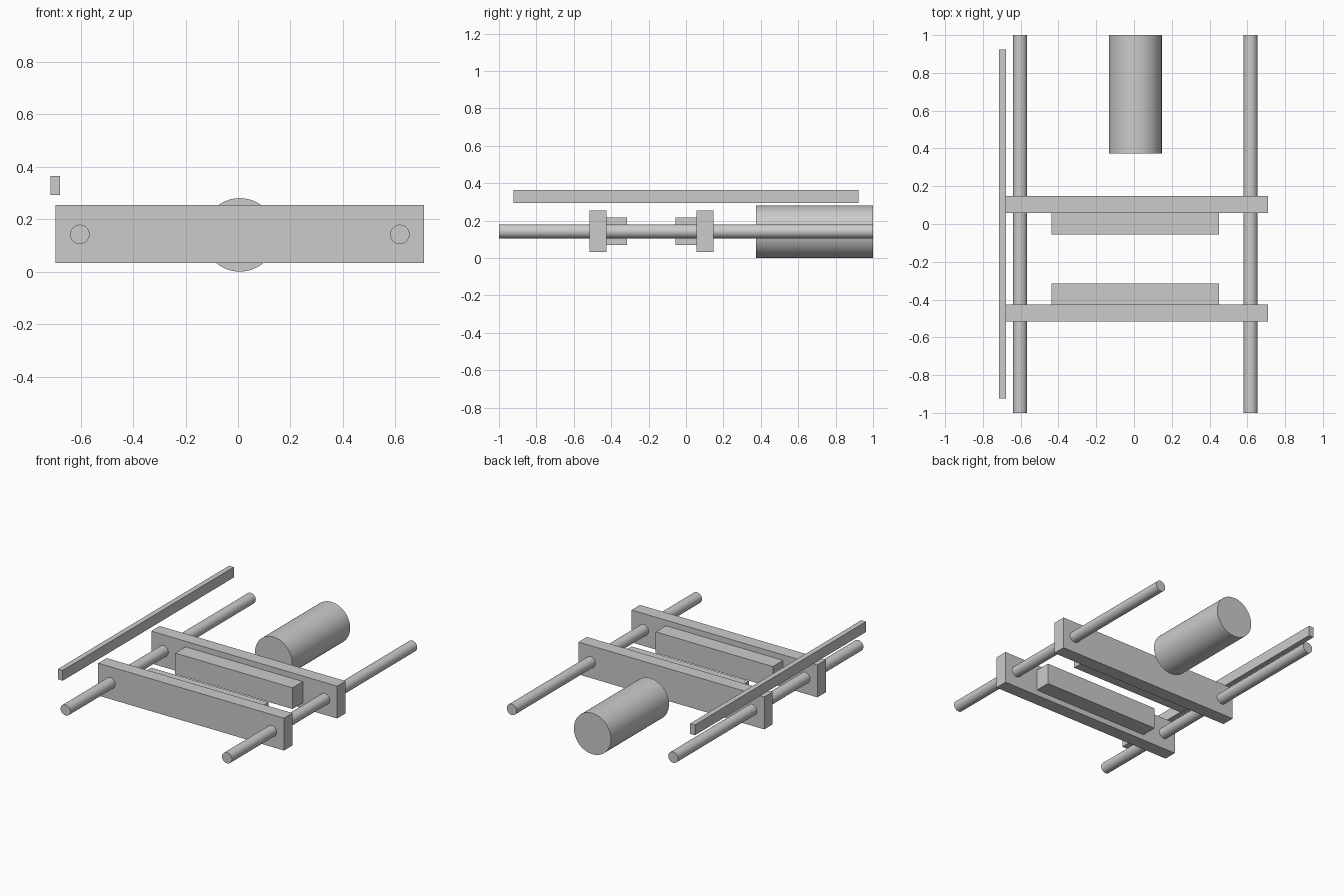
import bpy
import math

if "Cube" in bpy.data.objects:
    bpy.data.objects.remove(bpy.data.objects["Cube"], do_unlink=True)

grey = bpy.data.materials.new("plain_grey")
grey.use_nodes = True
colour = (0.6, 0.6, 0.6, 1)
grey.diffuse_color = colour
grey.node_tree.nodes["Principled BSDF"].inputs["Base Color"].default_value = colour

MID_X = 0.007   # centre line of the mechanism
ROD_Z = 0.142


def box(name, x, y, z):
    """Box from (min, max) ranges on each axis."""
    ranges = (x, y, z)
    bpy.ops.mesh.primitive_cube_add(size=1, location=[(a + b) / 2 for a, b in ranges])
    ob = bpy.context.object
    ob.name = name
    ob.scale = [b - a for a, b in ranges]
    bpy.ops.object.transform_apply(location=False, rotation=False, scale=True)
    ob.data.materials.append(grey)


def cylinder(name, x, y, z, radius):
    """Cylinder lying along y between the (min, max) range y."""
    bpy.ops.mesh.primitive_cylinder_add(
        vertices=64, radius=radius, depth=y[1] - y[0],
        location=(x, (y[0] + y[1]) / 2, z), rotation=(math.pi / 2, 0, 0))
    ob = bpy.context.object
    ob.name = name
    bpy.ops.object.transform_apply(location=False, rotation=True, scale=False)
    ob.data.materials.append(grey)
    bpy.ops.object.shade_smooth_by_angle(angle=math.radians(30))


# Guide rods running the full length
for side, sign in (("left", 1), ("right", -1)):
    cylinder(side + "_guide_rod", MID_X + sign * 0.61, (-1, 1), ROD_Z, 0.037)

# Crossbars on the rods, each with a jaw pad facing the gap
crossbar_x = (MID_X - 0.702, MID_X + 0.702)
pad_x = (MID_X - 0.443, MID_X + 0.443)
for end, bar_y, pad_y in (("front", (-0.516, -0.425), (-0.425, -0.315)),
                          ("back", (0.057, 0.148), (-0.055, 0.057))):
    box(end + "_crossbar", crossbar_x, bar_y, (0.032, 0.253))
    box(end + "_jaw_pad", pad_x, pad_y, (0.07, 0.215))

# Drive cylinder behind the crossbars
cylinder("drive_cylinder", MID_X, (0.373, 1), 0.14, 0.14)

# Thin rail above the right rod
box("side_rail", (-0.714, -0.678), (-0.923, 0.923), (0.293, 0.364))
